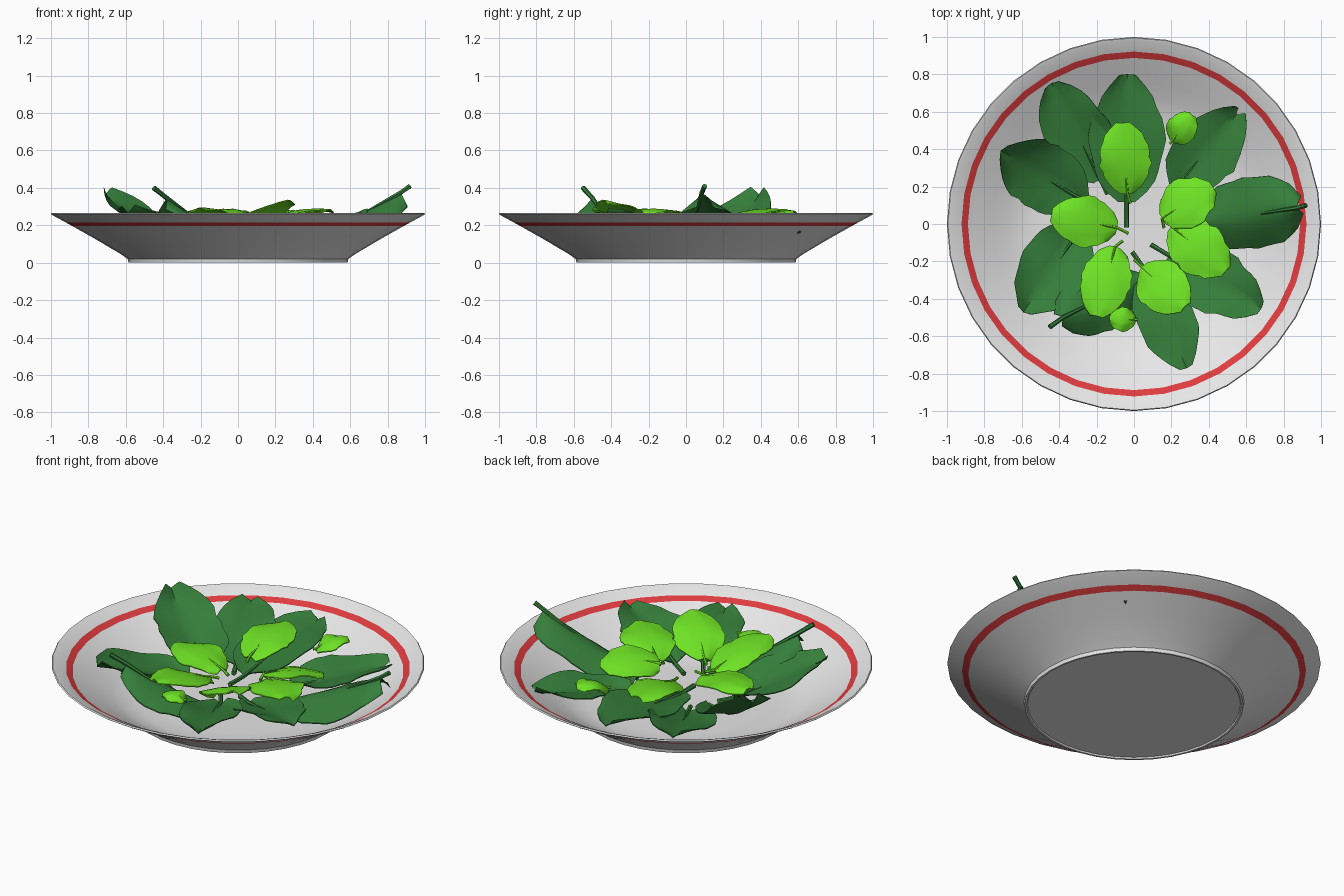
import bpy, bmesh, math, random
from mathutils import Vector

if "Cube" in bpy.data.objects:
    bpy.data.objects.remove(bpy.data.objects["Cube"])

random.seed(4)


def material(name, rgb):
    m = bpy.data.materials.new(name)
    m.diffuse_color = (*rgb, 1)
    m.use_nodes = True
    m.node_tree.nodes["Principled BSDF"].inputs["Base Color"].default_value = m.diffuse_color
    return m


WHITE = material("white glaze", (0.83, 0.83, 0.83))
RED = material("red stripe", (0.74, 0.045, 0.05))
DARK = material("dark leaf green", (0.036, 0.21, 0.043))
LIGHT = material("light leaf green", (0.155, 0.76, 0.018))


def finish(bm, name, mats, angle):
    me = bpy.data.meshes.new(name)
    bm.to_mesh(me)
    bm.free()
    for m in mats:
        me.materials.append(m)
    ob = bpy.data.objects.new(name, me)
    bpy.context.collection.objects.link(ob)
    bpy.ops.object.select_all(action='DESELECT')
    ob.select_set(True)
    bpy.context.view_layer.objects.active = ob
    bpy.ops.object.shade_smooth_by_angle(angle=math.radians(angle))
    return ob


# Plate: lathed profile, from the underside centre round the rim to the inside
def plate(sides=36):
    profile = [(0.57, 0.008), (0.575, 0), (0.586, 0), (0.59, 0.02),
               (0.63, 0.048), (0.76, 0.125), (0.888, 0.197), (0.922, 0.216),
               (0.985, 0.25), (1.0, 0.26), (0.995, 0.267), (0.98, 0.262),
               (0.922, 0.232), (0.888, 0.213), (0.76, 0.137), (0.68, 0.092),
               (0.61, 0.06), (0.53, 0.042), (0.42, 0.037)]
    bm = bmesh.new()
    rings = []
    for r, z in profile:
        rings.append([bm.verts.new((r * math.cos(2 * math.pi * i / sides),
                                    r * math.sin(2 * math.pi * i / sides), z))
                      for i in range(sides)])
    for k in range(len(rings) - 1):
        a, b = rings[k], rings[k + 1]
        for i in range(sides):
            j = (i + 1) % sides
            f = bm.faces.new((a[i], a[j], b[j], b[i]))
            # painted band, inside and outside
            f.material_index = 1 if k in (6, 12) else 0
    bm.faces.new(rings[0][::-1])
    bm.faces.new(rings[-1])
    bmesh.ops.recalc_face_normals(bm, faces=bm.faces)
    finish(bm, "plate", [WHITE, RED], 40)


# Leaf: folded, arched blade with a wavy edge plus a tapered stem
def leaf(name, mat, stem, base, tip, width, arch=0.02, roll=0, fold=0.03,
         stem_r=0.014, blunt=0.5, wave=0.012, peak=0.9):
    stem, base, tip = Vector(stem), Vector(base), Vector(tip)
    axis = tip - base
    side = Vector((axis.y, -axis.x, 0)).normalized()
    up = side.cross(axis).normalized()
    s2 = side * math.cos(roll) + up * math.sin(roll)
    u2 = up * math.cos(roll) - side * math.sin(roll)
    rows, cols = 12, 8
    thick = 0.006
    bm = bmesh.new()
    phase = random.uniform(0, 6)
    grids = [[], []]
    for i in range(rows + 1):
        t = i / rows
        w = width / 2 * max(0.05, math.sin(math.pi * t ** peak)) ** blunt
        if 0 < i < rows:
            w *= 1 + random.uniform(-0.06, 0.06)
        for layer in (0, 1):
            row = []
            for j in range(cols + 1):
                s = 2 * j / cols - 1
                lift = (arch * math.sin(math.pi * t) + fold * abs(s) ** 1.3
                        + wave * s * s * math.sin(9 * t + phase + 1.7 * s))
                if j == cols // 2:
                    lift -= 0.005
                p = base + axis * t + s2 * (w * s) + u2 * (lift - layer * thick)
                row.append(bm.verts.new(p))
            grids[layer].append(row)
    for layer, g in enumerate(grids):
        for i in range(rows):
            for j in range(cols):
                q = [g[i][j], g[i][j + 1], g[i + 1][j + 1], g[i + 1][j]]
                bm.faces.new(q if layer == 0 else q[::-1])
    # close the rim between the two skins
    def border(g):
        return (g[0] + [r[-1] for r in g[1:]] + g[-1][-2::-1]
                + [r[0] for r in g[-2:0:-1]])
    a, b = border(grids[0]), border(grids[1])
    for i in range(len(a)):
        k = (i + 1) % len(a)
        bm.faces.new((a[i], b[i], b[k], a[k]))
    # stem running on under the blade as a midrib
    path = [(stem, stem_r), ((stem + base) / 2, stem_r * 0.9),
            (base, stem_r * 0.9),
            (base + axis * 0.35 + u2 * (arch * 0.89 - 0.01), stem_r * 0.5)]
    d = (base - stem).normalized()
    e1 = d.orthogonal().normalized()
    e2 = d.cross(e1)
    rings = [[bm.verts.new(p + (e1 * math.cos(n * math.pi / 3)
                                + e2 * math.sin(n * math.pi / 3)) * r)
              for n in range(6)] for p, r in path]
    for p, q in zip(rings, rings[1:]):
        for n in range(6):
            bm.faces.new((p[n], p[(n + 1) % 6], q[(n + 1) % 6], q[n]))
    bm.faces.new(rings[0][::-1])
    bm.faces.new(rings[-1])
    bmesh.ops.recalc_face_normals(bm, faces=bm.faces)
    finish(bm, name, [mat], 45)


plate()

# Large leaves: stem end, blade base, blade tip, width, arch, roll, fold
large = [
    ((-.04, -.02, .13), (-.04, .12, .13), (-.035, .80, .21), .40, .015, 0, .03),
    ((-.14, .16, .10), (-.18, .24, .11), (-.44, .75, .23), .36, .01, .1, .03),
    ((-.22, .10, .11), (-.28, .13, .12), (-.71, .39, .37), .37, -.04, 0, .04),
    ((-.22, .02, .10), (-.29, -.03, .12), (-.59, -.47, .27), .37, 0, 0, .04),
    ((-.45, -.55, .40), (-.38, -.50, .345), (.06, -.28, .12), .34, -.02, 0, -.07),
    ((-.01, -.15, .13), (.07, -.26, .14), (.28, -.77, .22), .32, .015, 0, .03),
    ((.09, -.11, .13), (.19, -.17, .14), (.68, -.45, .25), .34, .015, 0, .03),
    ((.92, .10, .41), (.87, .085, .375), (.30, -.01, .13), .40, -.015, .15, -.08),
    ((.15, .12, .10), (.22, .19, .11), (.57, .61, .17), .35, .005, 0, .035),
]
for i, (st, b, t, w, a, r, f) in enumerate(large):
    leaf(f"large_leaf_{i + 1}", DARK, st, b, t, w, a, r, f)

# Small round leaves on top: stem end, blade base, blade tip, width, roll
small = [
    ((-.02, .11, .22), (-.035, .16, .23), (-.06, .54, .29), .27, 0),
    ((-.03, -.05, .20), (-.09, -.02, .21), (-.44, .05, .25), .27, 0),
    ((-.06, -.09, .19), (-.10, -.12, .20), (-.20, -.49, .30), .26, 0),
    ((.00, -.19, .18), (.04, -.23, .19), (.27, -.44, .34), .27, 0),
    ((.15, .03, .22), (.20, -.01, .23), (.49, -.25, .29), .28, 0),
    ((.16, -.02, .21), (.15, .03, .23), (.42, .20, .24), .27, .25),
    ((.19, .43, .23), (.20, .44, .23), (.31, .58, .28), .16, 0),
    ((.01, -.51, .24), (.01, -.51, .24), (-.13, -.51, .25), .13, 0),
]
for i, (st, b, t, w, r) in enumerate(small):
    if (Vector(st) - Vector(b)).length < 0.01:
        st = (b[0] + 0.01, b[1], b[2])
    leaf(f"small_leaf_{i + 1}", LIGHT, st, b, t, w, 0.025, r, -0.02,
         stem_r=0.009, blunt=0.45, wave=0.008, peak=0.95)
